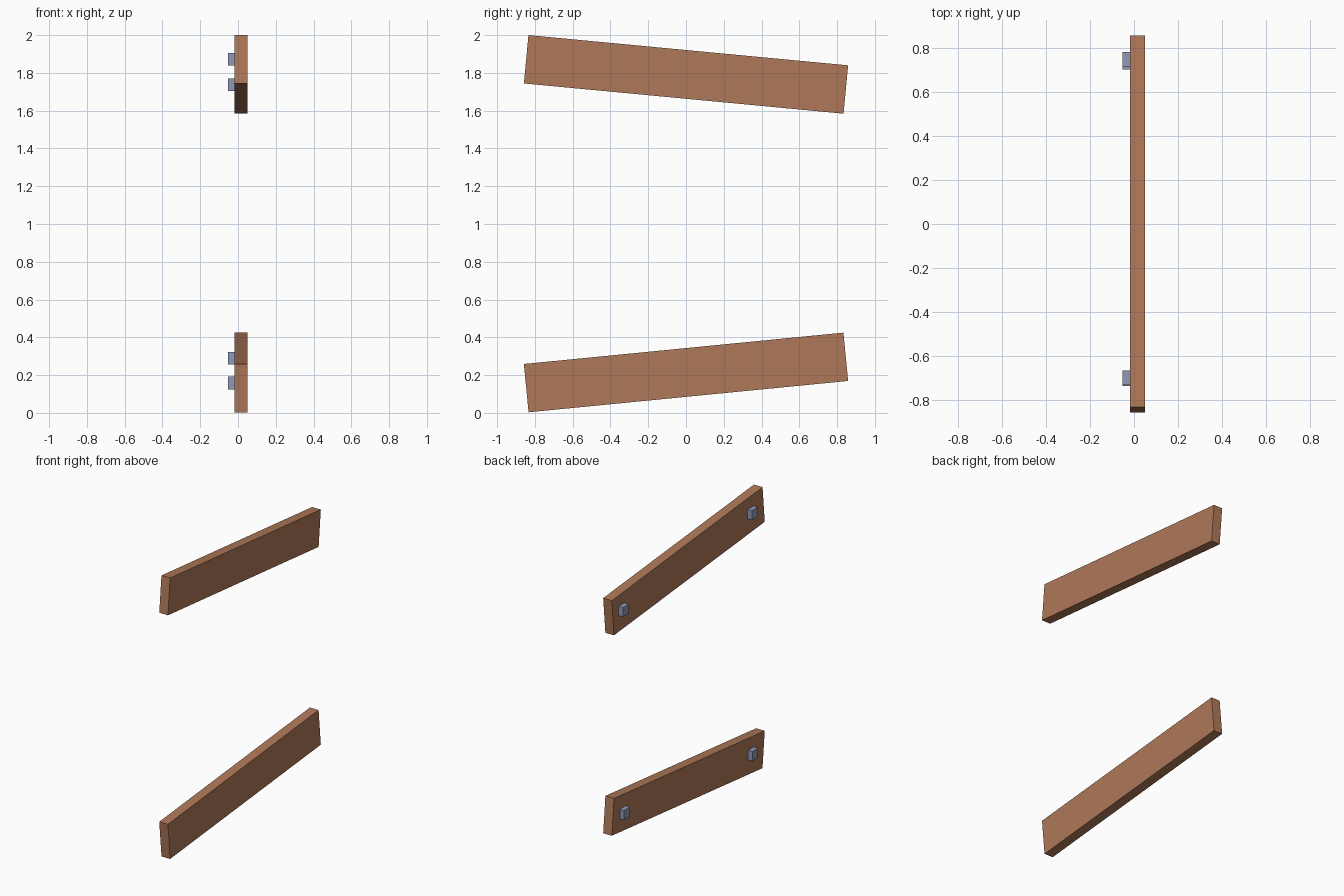
import bpy, math

if "Cube" in bpy.data.objects:
    bpy.data.objects.remove(bpy.data.objects["Cube"])


def material(name, rgb):
    m = bpy.data.materials.new(name)
    m.diffuse_color = (*rgb, 1.0)
    m.use_nodes = True
    m.node_tree.nodes["Principled BSDF"].inputs["Base Color"].default_value = m.diffuse_color
    return m


wood = material("brown wood", (0.43, 0.19, 0.098))
metal = material("blue grey metal", (0.28, 0.32, 0.47))


def box(name, size, loc, tilt, mat):
    # box tilted about the x axis, scale baked into the mesh
    bpy.ops.mesh.primitive_cube_add(size=1, location=loc)
    o = bpy.context.object
    o.name = name
    for v in o.data.vertices:
        v.co = [c * s for c, s in zip(v.co, size)]
    o.rotation_euler.x = math.radians(tilt)
    o.data.materials.append(mat)
    return o


# tilted planks, each with two small mounting pegs on the left face
boards = (
    ("upper", 1.792, -5.4, ((-0.70, 1.872), (0.75, 1.737))),
    ("lower", 0.214, 5.6, ((-0.704, 0.158), (0.737, 0.290))),
)
for level, z, tilt, pegs in boards:
    box(level + "_plank", (0.068, 1.70, 0.257), (0.016, 0, z), tilt, wood)
    for side, (py, pz) in zip(("front", "back"), pegs):
        box(f"{level}_{side}_peg", (0.040, 0.065, 0.067),
            (-0.032, py, pz), 0, metal)
